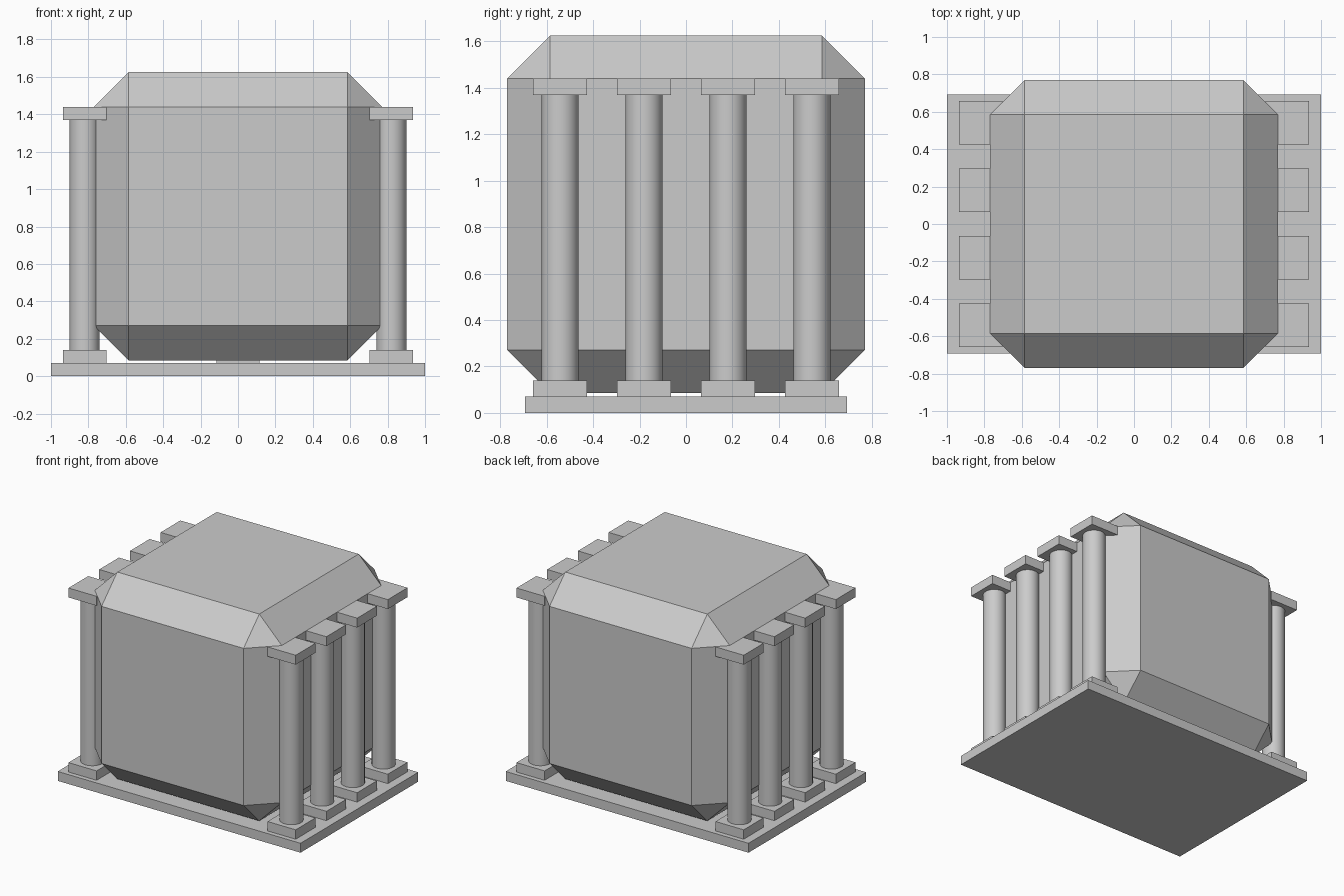
import bpy, bmesh
from mathutils import Matrix

if "Cube" in bpy.data.objects:
    bpy.data.objects.remove(bpy.data.objects["Cube"])


def finish(bm, name, smooth=False):
    me = bpy.data.meshes.new(name)
    bm.to_mesh(me)
    bm.free()
    ob = bpy.data.objects.new(name, me)
    bpy.context.collection.objects.link(ob)
    if smooth:
        bpy.context.view_layer.objects.active = ob
        ob.select_set(True)
        bpy.ops.object.shade_smooth_by_angle()
        ob.select_set(False)
    return ob


def box(name, x, y, z0, z1, sx, sy, chamfer=0):
    bm = bmesh.new()
    m = Matrix.Translation((x, y, (z0 + z1) / 2)) @ Matrix.Diagonal((sx, sy, z1 - z0, 1))
    bmesh.ops.create_cube(bm, size=1, matrix=m)
    if chamfer:
        bmesh.ops.bevel(bm, geom=bm.edges[:], offset=chamfer, offset_type='OFFSET',
                        segments=1, affect='EDGES')
    return finish(bm, name)


def column(name, x, y):
    # square plinth, round shaft, square capital
    box(name + "_plinth", x, y, 0.07, 0.14, 0.232, 0.232)
    bm = bmesh.new()
    bmesh.ops.create_cone(bm, cap_ends=True, segments=32, radius1=0.08, radius2=0.08,
                          depth=1.23, matrix=Matrix.Translation((x, y, 0.755)))
    finish(bm, name + "_shaft", smooth=True)
    box(name + "_capital", x, y, 1.37, 1.44, 0.232, 0.232)


# base slab
box("base_slab", 0, 0, 0, 0.07, 2.0, 1.385)

# large chamfered block
box("chamfered_block", 0, 0, 0.085, 1.625, 1.54, 1.54, chamfer=0.185)

# colonnades along both sides
for side, x in (("left", -0.82), ("right", 0.82)):
    for i, y in enumerate((-0.542, -0.181, 0.181, 0.542)):
        column(f"{side}_column_{i + 1}", x, y)

# inner columns standing under the block
for i, y in enumerate((-0.181, 0.181)):
    column(f"inner_column_{i + 1}", 0, y)
